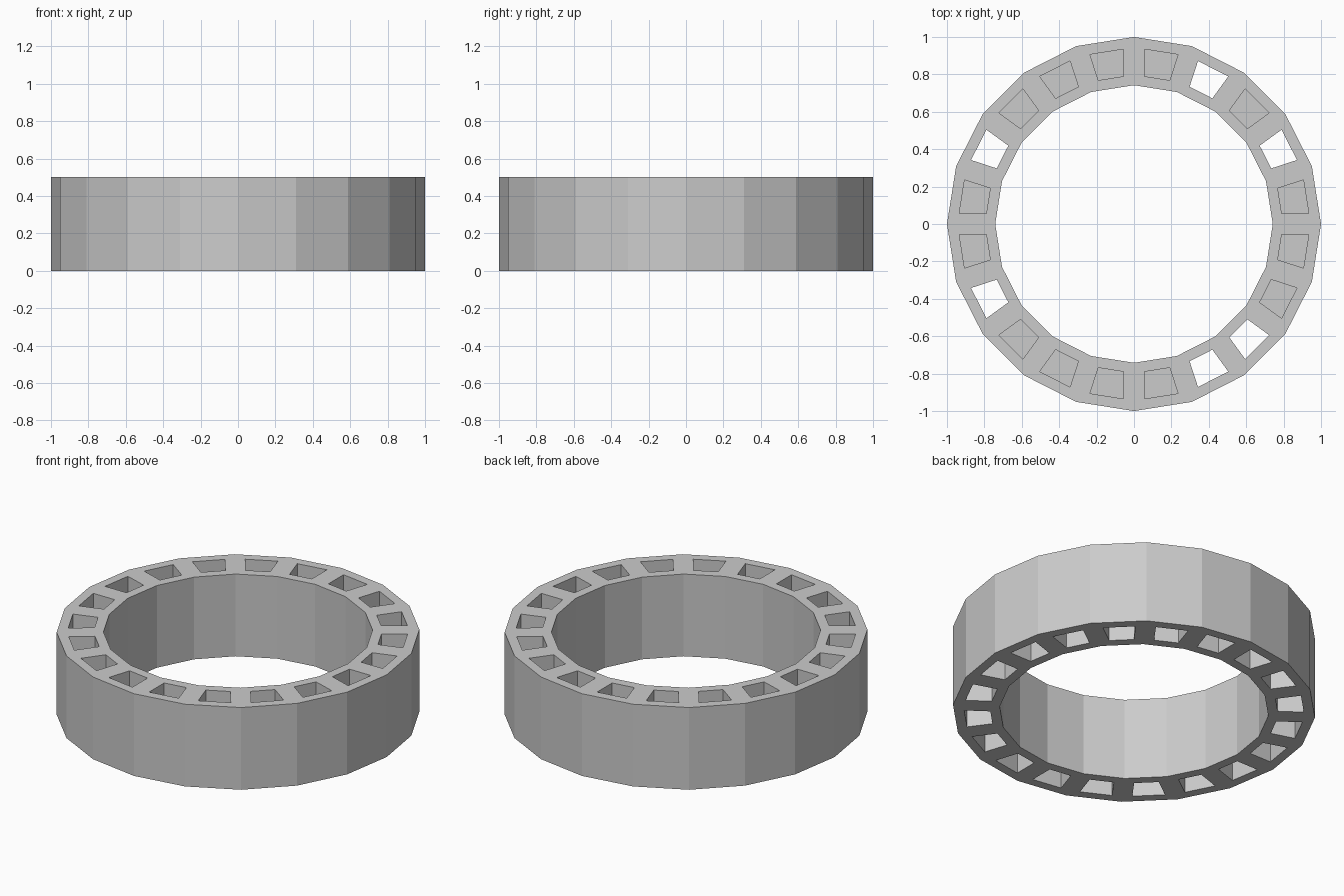
import bpy, bmesh
from math import cos, sin, pi, radians

if "Cube" in bpy.data.objects:
    bpy.data.objects.remove(bpy.data.objects["Cube"])

SIDES, HEIGHT = 20, 0.5
R_OUT, R_IN, INSET = 1.0, 0.742, 0.056
FLOOR_Z = 0.25
OPEN_CELLS = {1, 3, 8, 11, 16, 17}   # cells that go right through

bm = bmesh.new()


def loop(r, z):
    return [bm.verts.new((r * cos(2 * pi * i / SIDES), r * sin(2 * pi * i / SIDES), z))
            for i in range(SIDES)]


def cell(i, z):
    # trapezoid pocket outline, inset evenly from its cell
    a, half = radians(9 + 18 * i), pi / SIDES
    pts = []
    for d, s in ((R_IN * cos(half) + INSET, -1), (R_OUT * cos(half) - INSET, -1),
                 (R_OUT * cos(half) - INSET, 1), (R_IN * cos(half) + INSET, 1)):
        t = s * (d * sin(half) - INSET) / cos(half)
        pts.append(bm.verts.new((d * cos(a) - t * sin(a), d * sin(a) + t * cos(a), z)))
    return pts


ob, ot = loop(R_OUT, 0), loop(R_OUT, HEIGHT)
ib, it = loop(R_IN, 0), loop(R_IN, HEIGHT)

for i in range(SIDES):
    j = (i + 1) % SIDES
    # outer and inner walls
    bm.faces.new((ob[i], ob[j], ot[j], ot[i]))
    bm.faces.new((ib[j], ib[i], it[i], it[j]))
    # rims round each pocket, top and bottom
    low, mid, high = cell(i, 0), cell(i, FLOOR_Z), cell(i, HEIGHT)
    top = (it[i], ot[i], ot[j], it[j])
    bot = (ib[i], ob[i], ob[j], ib[j])
    for k in range(4):
        n = (k + 1) % 4
        bm.faces.new((top[k], top[n], high[n], high[k]))
        bm.faces.new((bot[n], bot[k], low[k], low[n]))
        # pocket walls
        bm.faces.new((high[k], high[n], mid[n], mid[k]))
        bm.faces.new((mid[k], mid[n], low[n], low[k]))
    # web closing the pocket half way down
    if i not in OPEN_CELLS:
        bm.faces.new(mid)

mesh = bpy.data.meshes.new("pocketed_ring")
bm.to_mesh(mesh)
bm.free()
bpy.context.collection.objects.link(bpy.data.objects.new("pocketed_ring", mesh))
